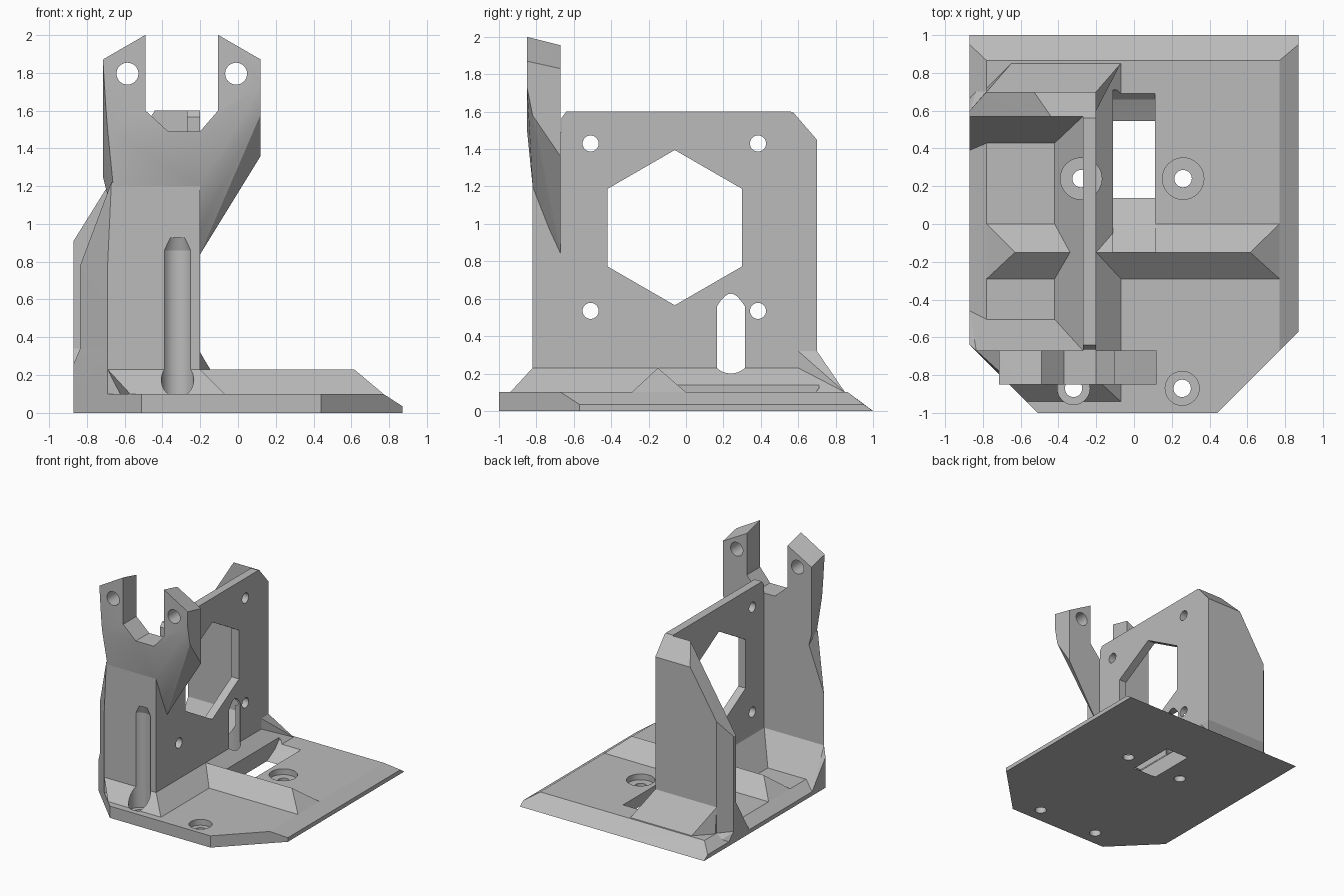
import bpy
import bmesh
import math
from mathutils import Matrix, Vector

default_cube = bpy.data.objects.get("Cube")
if default_cube:
    bpy.data.objects.remove(default_cube, do_unlink=True)

grey = bpy.data.materials.new("plain grey")
grey.use_nodes = True
colour = (0.5, 0.5, 0.5, 1)
grey.diffuse_color = colour
grey.node_tree.nodes["Principled BSDF"].inputs["Base Color"].default_value = colour

parts, cutters = [], []


def store(bm, name, group):
    """Turn a bmesh into a named object and remember it."""
    bmesh.ops.recalc_face_normals(bm, faces=bm.faces[:])
    mesh = bpy.data.meshes.new(name)
    bm.to_mesh(mesh)
    bm.free()
    mesh.materials.append(grey)
    obj = bpy.data.objects.new(name, mesh)
    bpy.context.scene.collection.objects.link(obj)
    group.append(obj)
    return obj


def hull(name, points, group=parts):
    """Convex solid with flat facets."""
    bm = bmesh.new()
    for point in points:
        bm.verts.new(point)
    bmesh.ops.convex_hull(bm, input=bm.verts[:])
    bmesh.ops.delete(bm, geom=[v for v in bm.verts if not v.link_faces], context='VERTS')
    bmesh.ops.dissolve_limit(bm, angle_limit=math.radians(0.5),
                             verts=bm.verts[:], edges=bm.edges[:])
    return store(bm, name, group)


def level(z, *outline):
    """Outline in plan at one height."""
    return [(x, y, z) for x, y in outline]


def rect(x0, x1, y0, y1, z):
    return level(z, (x0, y0), (x1, y0), (x1, y1), (x0, y1))


def across(y, *outline):
    """Outline in front elevation at one depth."""
    return [(x, y, z) for x, z in outline]


def along(x, *outline):
    """Outline in side elevation at one offset."""
    return [(x, y, z) for y, z in outline]


def drill(name, centre, radius, depth, axis, sides=32, tip=None):
    """Round or polygonal cutter along an axis."""
    bm = bmesh.new()
    turn = Vector((0, 0, 1)).rotation_difference(Vector(axis)).to_matrix().to_4x4()
    bmesh.ops.create_cone(bm, cap_ends=True, segments=sides, radius1=radius,
                          radius2=radius if tip is None else tip, depth=depth,
                          matrix=Matrix.Translation(centre) @ turn)
    return store(bm, name, cutters)


# Base plate with clipped front corners and bevelled rim
hull("base_plate",
     level(0, (-.87, 1), (.87, 1), (.87, -.57), (.44, -1), (-.51, -1), (-.87, -.64))
     + level(.035, (-.87, .95), (.87, .95), (.87, -.57), (-.87, -.64))
     + level(.1, (-.78, .865), (.77, .865), (.77, -.67), (.44, -1), (-.51, -1), (-.78, -.73)))

# Cross ridges either side of the motor plate
for name, x0, x1, top0, top1 in (("right_ridge", -.2, .77, -.2, .615),
                                 ("left_ridge", -.78, -.27, -.63, -.27)):
    hull(name, rect(x0, x1, -.29, 0, .1) + level(.23, (top0, -.15), (top1, -.15)))

# Motor plate
plate = ((-.8, 0), (-.8, 1.2), (-.67, 1.56), (-.64, 1.6), (.56, 1.6), (.69, 1.46), (.69, 0))
hull("motor_plate", along(-.27, *plate) + along(-.2, *plate))

# Back wall with sloping outer edge, top chamfer and corner chamfer
hull("back_wall",
     across(.57, (-.87, 0), (-.87, .91), (-.44, 1.6), (-.2, 1.6), (-.2, 0))
     + across(.6, (-.87, 0), (-.87, .91))
     + across(.7, (-.78, 0), (-.78, 1.05), (-.53, 1.45), (-.2, 1.45), (-.2, 0)))

# Front wall
footprint = ((-.69, -.82), (-.2, -.82), (-.2, -.67), (-.835, -.67))
hull("front_wall", level(0, *footprint) + level(.78, *footprint)
     + rect(-.67, -.2, -.82, -.67, 1.22))

# Forked head, flaring toward the left
hull("fork_head",
     across(-.85, (-.69, 1.5), (-.7, 1.63), (-.715, 1.87), (-.49, 2), (-.105, 2),
            (.12, 1.87), (.12, 1.73), (-.2, 1.5))
     + across(-.82, (-.66, 1.2), (-.2, 1.2), (-.2, 1.31), (.12, 1.58))
     + across(-.73, (-.2, .97))
     + across(-.67, (-.69, 1.15), (-.715, 1.25), (-.715, 1.83), (-.49, 1.955),
              (-.105, 1.955), (.12, 1.83), (.12, 1.36), (-.2, .84)))

# Sloped feet joining the walls to the base
hull("front_foot",
     level(.1, (-.57, -.94), (-.07, -.94), (-.07, -.67), (-.69, -.67))
     + level(.23, (-.69, -.82), (-.2, -.82), (-.2, -.67), (-.69, -.67)))
hull("front_corner_foot",
     level(0, (-.69, -.82), (-.87, -.64), (-.87, -.55), (-.69, -.55))
     + level(.26, (-.69, -.82), (-.87, -.64))
     + level(.34, (-.69, -.82), (-.835, -.67), (-.69, -.67)))
hull("front_inner_foot",
     level(.035, (-.87, -.64), (-.87, -.46), (-.2, -.46), (-.2, -.67))
     + level(.1, (-.87, -.51), (-.2, -.51))
     + level(.26, (-.87, -.64)) + level(.34, (-.835, -.67), (-.2, -.67)))
hull("plate_right_foot", rect(-.27, -.07, -.94, .85, .1) + rect(-.27, -.2, -.82, .76, .23))
hull("plate_left_foot", rect(-.42, -.2, -.67, .57, .1) + rect(-.27, -.2, -.67, .57, .34))
hull("back_inner_foot",
     rect(-.87, -.2, .39, .6, .035) + rect(-.87, -.2, .43, .6, .1)
     + rect(-.87, -.2, .57, .6, .34))
hull("back_outer_foot",
     level(.1, (-.65, .85), (-.07, .85), (-.2, .6), (-.78, .6), (-.78, .72))
     + rect(-.78, -.2, .6, .7, .32))
hull("back_corner_foot",
     level(0, (-.87, .6), (-.78, .86), (-.65, .85), (-.65, .6), (-.87, .7))
     + level(.1, (-.87, .6), (-.78, .7), (-.65, .85), (-.65, .6)))

# Fork notch and belt slot
notch = ((-.49, 2.1), (-.49, 1.6), (-.37, 1.49), (-.2, 1.49), (-.105, 1.6), (-.105, 2.1))
hull("notch_cutter", across(-1, *notch) + across(-.665, *notch), cutters)
slot = ((-.17, .216), (.14, 0), (.16, -.016), (.515, -.016), (.53, 0), (.6, .03),
        (.66, .065), (.71, .12), (.71, .3), (-.15, .3), (-.15, .2))
slot = [(y, z) for y, z in slot if y > -.16]
hull("slot_cutter", along(-.11, *slot) + along(.11, *slot), cutters)

# Hexagonal window and mounting holes through the plate
hull("window_cutter",
     [(x, -.06 + .415 * math.sin(a * math.pi / 3), .98 + .415 * math.cos(a * math.pi / 3))
      for x in (-.35, -.1) for a in range(6)], cutters)
for y in (-.51, .385):
    for z in (.535, 1.43):
        drill("plate_hole_cutter", (-.2, y, z), .043, .3, (1, 0, 0))

# Fork holes
for x in (-.585, -.01):
    drill("fork_hole_cutter", (x, -.76, 1.795), .058, .4, (0, 1, 0))

# Base screws: bore, counterbore and tool channel with a tapered end
for x, y, radius, top in ((-.32, -.87, .086, .86), (.255, -.87, .09, .3),
                          (.26, .24, .11, .3), (-.28, .24, .11, .56)):
    drill("bore_cutter", (x, y, .05), .046, .3, (0, 0, 1))
    drill("channel_cutter", (x, y, (top + .05) / 2), radius, top - .05, (0, 0, 1))
    drill("channel_end_cutter", (x, y, top + .034), radius, .07, (0, 0, 1), tip=radius * .72)

# Cut every part, keep the result and drop the cutters
for part in parts:
    for cutter in cutters:
        cut = part.modifiers.new(cutter.name, 'BOOLEAN')
        cut.operation = 'DIFFERENCE'
        cut.solver = 'EXACT'
        cut.object = cutter
bpy.context.view_layer.update()
graph = bpy.context.evaluated_depsgraph_get()
results = [bpy.data.meshes.new_from_object(part.evaluated_get(graph)) for part in parts]
for part, mesh in zip(parts, results):
    part.modifiers.clear()
    part.data = mesh
    mesh.materials.clear()
    mesh.materials.append(grey)
for cutter in cutters:
    bpy.data.objects.remove(cutter, do_unlink=True)

# Smooth the round bores while keeping facets crisp
bpy.ops.object.select_all(action='DESELECT')
for part in parts:
    part.select_set(True)
bpy.context.view_layer.objects.active = parts[0]
bpy.ops.object.shade_smooth_by_angle(angle=math.radians(15))
